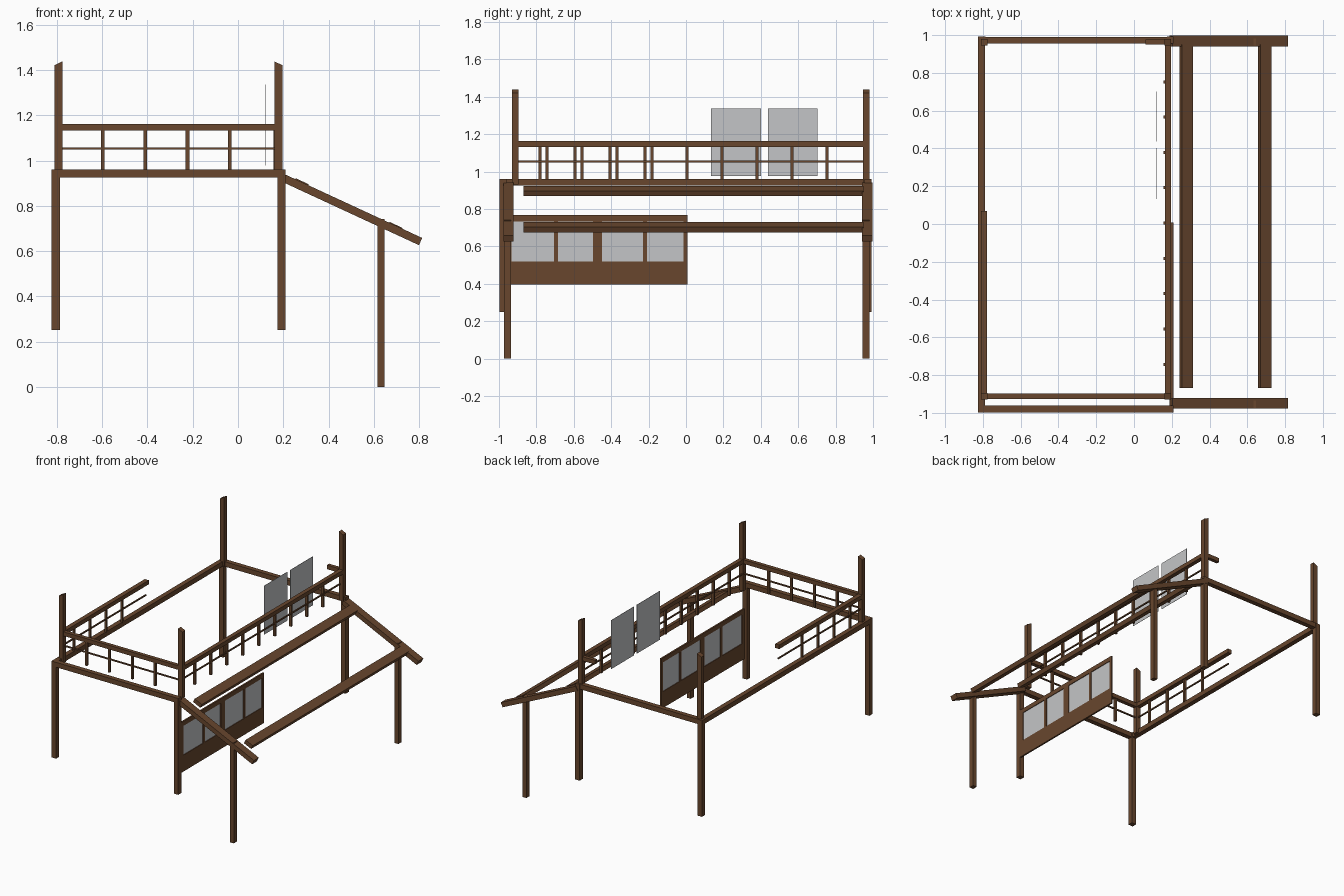
import bpy, math


def material(name, color):
    m = bpy.data.materials.new(name)
    m.diffuse_color = (*color, 1)
    return m


WOOD = material("brown wood", (0.138, 0.062, 0.027))
PAPER = material("light grey paper", (0.55, 0.56, 0.57))


def box(name, x, y, z, mat=WOOD, angle=0):
    """Box from (min, max) ranges, optionally tilted about y."""
    bpy.ops.mesh.primitive_cube_add(size=1, location=[(a + b) / 2 for a, b in (x, y, z)])
    o = bpy.context.object
    o.name = name
    for v in o.data.vertices:
        for i, (a, b) in enumerate((x, y, z)):
            v.co[i] *= b - a
    o.rotation_euler.y = angle
    o.data.materials.append(mat)
    return o


def sheet(name, x, y, z):
    box(name, (x - 0.001, x + 0.001), y, z, PAPER)


# Main posts and beams (the roof side has no beam)
for x in ((-0.825, -0.787), (0.174, 0.21)):
    for y in ((-0.997, -0.96), (0.955, 0.992)):
        box("main_post", x, y, (0.25, 0.96))
box("front_beam", (-0.825, 0.21), (-0.997, -0.962), (0.925, 0.961))
box("back_beam", (-0.825, 0.2), (0.955, 0.99), (0.925, 0.961))
box("left_beam", (-0.825, -0.79), (-0.997, 0.99), (0.925, 0.961))

# Upper corner posts with slanted tops, lower on the outside
for x, side in (((-0.811, -0.776), -1), ((0.161, 0.196), 1)):
    for y in ((-0.929, -0.896), (0.946, 0.98)):
        post = box("upper_post", x, y, (0.93, 1.438))
        for v in post.data.vertices:
            if v.co.z > 0 and v.co.x * side > 0:
                v.co.z -= 0.017

# Balcony railing: handrails, thin middle rails, balusters
TOP, MID, BAL = (1.132, 1.162), (1.049, 1.058), (0.958, 1.135)
box("front_handrail", (-0.8, 0.19), (-0.926, -0.898), TOP)
box("front_middle_rail", (-0.8, 0.18), (-0.917, -0.907), MID)
box("right_handrail", (0.164, 0.195), (-0.91, 0.96), TOP)
box("right_middle_rail", (0.165, 0.174), (-0.91, 0.96), MID)
box("left_handrail", (-0.81, -0.777), (-0.91, 0.07), TOP)
box("left_middle_rail", (-0.797, -0.788), (-0.91, 0.06), MID)
box("back_handrail_stub", (0.06, 0.18), (0.95, 0.976), TOP)
for i in range(4):
    x = -0.597 + 0.187 * i
    box("front_baluster", (x - 0.008, x + 0.008), (-0.92, -0.904), BAL)
    y = -0.78 + 0.187 * i
    box("left_baluster", (-0.801, -0.785), (y - 0.008, y + 0.008), BAL)
for i in range(9):
    y = -0.743 + 0.187 * i
    box("right_baluster", (0.157, 0.175), (y - 0.008, y + 0.008), BAL)

# Lean-to roof: rafters, outer posts, tilted purlins
tilt = math.atan2(0.287, 0.62)
for y in ((-0.977, -0.921), (0.941, 0.997)):
    box("rafter", (0.164, 0.838), y, (0.766, 0.801), angle=tilt)
for y in ((-0.973, -0.935), (0.945, 0.982)):
    box("outer_post", (0.616, 0.647), y, (0, 0.742))
for x, z in ((0.277, 0.895), (0.692, 0.702)):
    box("purlin", (x - 0.032, x + 0.032), (-0.868, 0.95), (z - 0.015, z + 0.015), angle=tilt)

# Sliding shutters on the ground floor: solid base, stiles, top rail, panes
SX = (0.196, 0.208)
box("shutter_base", SX, (-0.965, 0.007), (0.397, 0.518))
box("shutter_top_rail", SX, (-0.965, 0.007), (0.734, 0.767))
for a, b in ((-0.965, -0.932), (-0.706, -0.684), (-0.498, -0.449), (-0.229, -0.208), (-0.014, 0.007)):
    box("shutter_stile", SX, (a, b), (0.51, 0.74))
sheet("shutter_pane", 0.202, (-0.95, 0.0), (0.515, 0.736))

# Loose upper window panes
sheet("upper_pane", 0.12, (0.133, 0.402), (0.977, 1.337))
sheet("upper_pane", 0.12, (0.438, 0.702), (0.977, 1.337))
